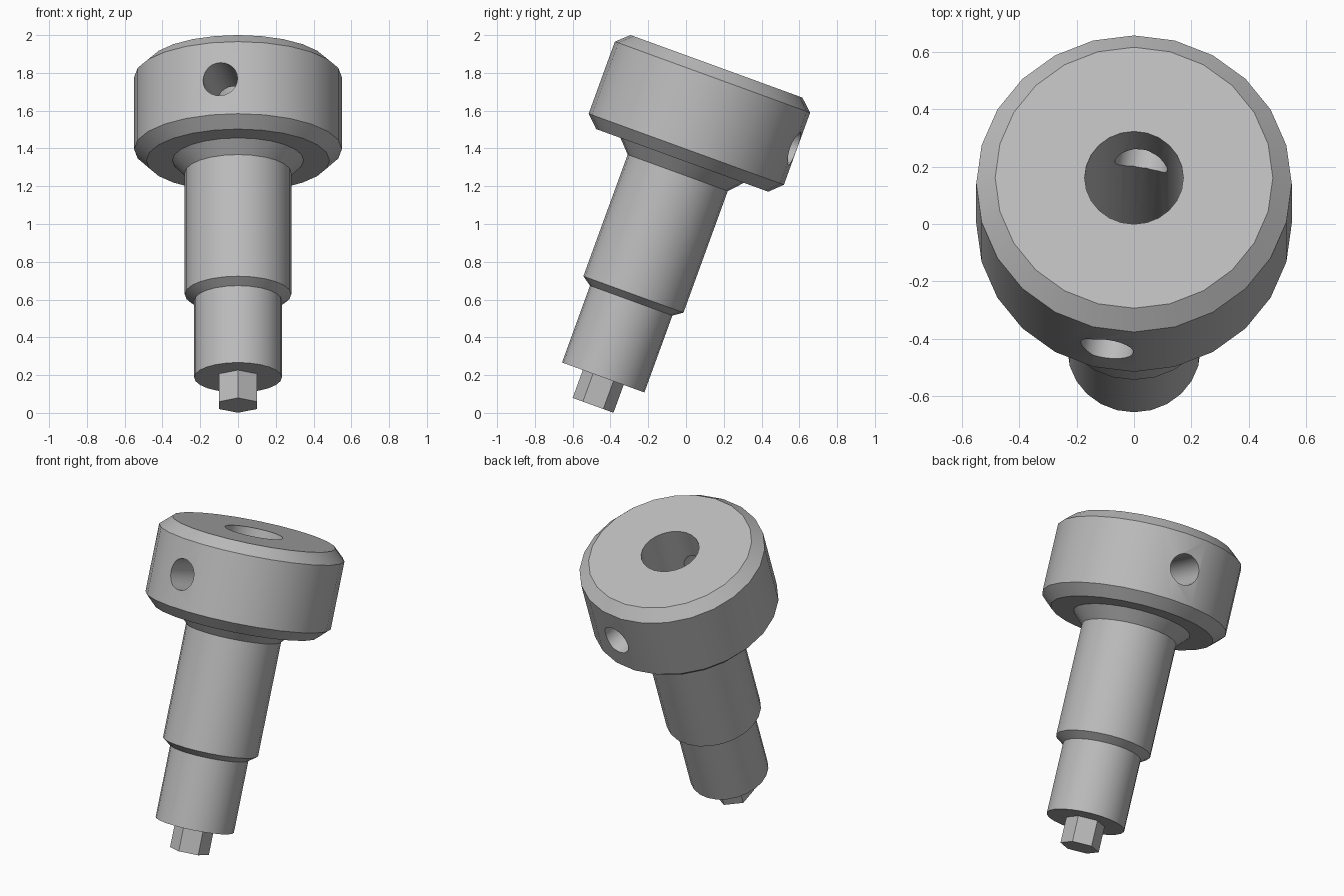
import bpy, bmesh
from math import radians, pi, sin, cos
from mathutils import Matrix

if "Cube" in bpy.data.objects:
    bpy.data.objects.remove(bpy.data.objects["Cube"], do_unlink=True)

# The whole tool leans back by 20 degrees about the foot of its tip
LEAN = Matrix.Translation((0, -0.492, 0.04)) @ Matrix.Rotation(radians(-20), 4, 'X')
LENGTH = 1.91
SIDES = 24

grey = bpy.data.materials.new("plain grey")
grey.use_nodes = True
colour = (0.5, 0.5, 0.5, 1)
grey.diffuse_color = colour
grey.node_tree.nodes["Principled BSDF"].inputs["Base Color"].default_value = colour


def make_object(name, bm, matrix):
    bmesh.ops.recalc_face_normals(bm, faces=bm.faces)
    mesh = bpy.data.meshes.new(name)
    bm.to_mesh(mesh)
    bm.free()
    mesh.materials.append(grey)
    obj = bpy.data.objects.new(name, mesh)
    bpy.context.collection.objects.link(obj)
    obj.matrix_world = matrix
    return obj


def lathe(name, profile, sides):
    """Turn (radius, depth below the top) points around the axis."""
    bm = bmesh.new()
    verts = [bm.verts.new((r, 0, LENGTH - d)) for r, d in profile]
    edges = [bm.edges.new(pair) for pair in zip(verts, verts[1:])]
    bmesh.ops.spin(bm, geom=verts + edges, cent=(0, 0, 0), axis=(0, 0, 1),
                   angle=2 * pi, steps=sides)
    bmesh.ops.remove_doubles(bm, verts=bm.verts, dist=0.0001)
    return make_object(name, bm, LEAN)


def prism(name, radius, height, sides, matrix):
    bm = bmesh.new()
    bmesh.ops.create_cone(bm, cap_ends=True, segments=sides, radius1=radius,
                          radius2=radius, depth=height)
    return make_object(name, bm, LEAN @ matrix)


# Chamfered head, stepped shank and deep central bore
bore, bore_depth = 0.172, 1.4
body = lathe("head_and_shank", [
    (0, bore_depth), (bore, bore_depth), (bore, 0),
    (0.484, 0), (0.55, 0.061), (0.55, 0.467), (0.485, 0.53),
    (0.348, 0.53), (0.282, 0.60), (0.282, 1.285), (0.232, 1.32),
    (0.232, 1.753), (0, 1.753)], SIDES)

# Cross hole through the head, turned 10 degrees
cross = (Matrix.Translation((0, 0, LENGTH - 0.268))
         @ Matrix.Rotation(radians(-10), 4, 'Z') @ Matrix.Rotation(pi / 2, 4, 'X'))
cutter = prism("cross_hole_cutter", 0.093, 1.4, SIDES, cross)
cutter.hide_render = True
cut = body.modifiers.new("cross_hole", 'BOOLEAN')
cut.operation = 'DIFFERENCE'
cut.solver = 'EXACT'
cut.object = cutter
bpy.context.view_layer.objects.active = body
body.select_set(True)
bpy.ops.object.modifier_apply(modifier=cut.name)
bpy.data.objects.remove(cutter, do_unlink=True)
bpy.ops.object.shade_smooth_by_angle(angle=radians(30))

# Hexagonal drive tip, corners to front and back
prism("hex_tip", 0.115, 0.2, 6, Matrix.Translation((0, 0, 0.1)))
